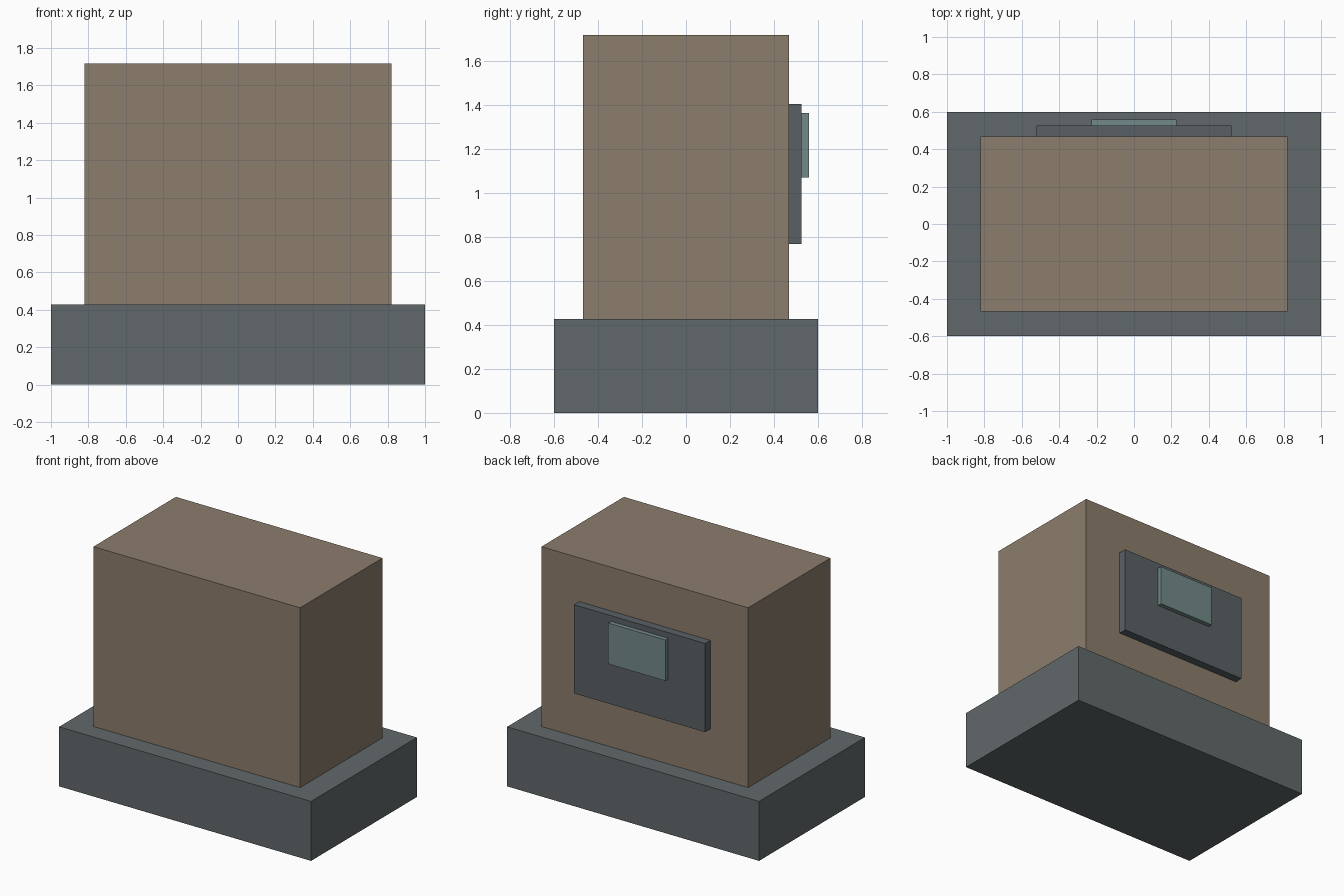
import bpy

if "Cube" in bpy.data.objects:
    bpy.data.objects.remove(bpy.data.objects["Cube"])


def material(name, rgb):
    m = bpy.data.materials.new(name)
    m.diffuse_color = (*rgb, 1)
    m.use_nodes = True
    m.node_tree.nodes["Principled BSDF"].inputs["Base Color"].default_value = m.diffuse_color
    return m


def box(name, lo, hi, mat):
    centre = [(a + b) / 2 for a, b in zip(lo, hi)]
    bpy.ops.mesh.primitive_cube_add(size=1, location=centre)
    ob = bpy.context.object
    ob.name = name
    ob.scale = [b - a for a, b in zip(lo, hi)]
    bpy.ops.object.transform_apply(location=False, rotation=False, scale=True)
    ob.data.materials.append(mat)
    return ob


slate = material("slate", (0.12, 0.14, 0.145))
tan = material("tan", (0.26, 0.205, 0.15))
dark = material("dark_slate", (0.10, 0.118, 0.13))
teal = material("teal", (0.17, 0.255, 0.25))

# Plinth and main block
box("base", (-1, -0.6, 0), (1, 0.6, 0.427), slate)
box("body", (-0.82, -0.467, 0.427), (0.82, 0.467, 1.717), tan)

# Back panel with its raised plate
box("back_panel", (-0.52, 0.467, 0.767), (0.52, 0.526, 1.403), dark)
box("panel_plate", (-0.227, 0.526, 1.069), (0.227, 0.558, 1.362), teal)
